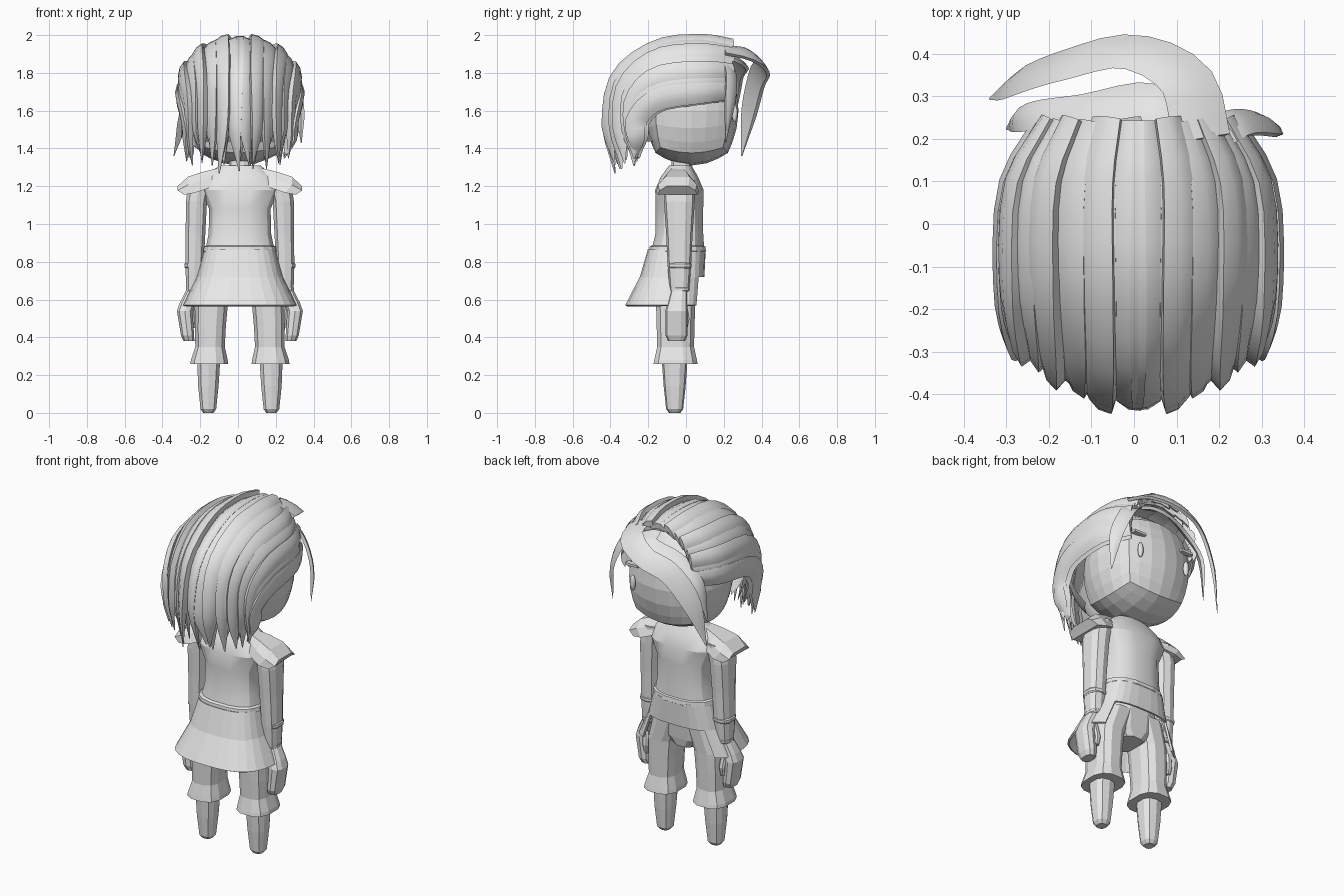
import bpy, bmesh, math, random
from mathutils import Vector

random.seed(4)
if "Cube" in bpy.data.objects:
    bpy.data.objects.remove(bpy.data.objects["Cube"])

grey = bpy.data.materials.new("plain_grey")
grey.use_nodes = True
COLOR = (0.8, 0.8, 0.8, 1)
grey.diffuse_color = COLOR
grey.node_tree.nodes["Principled BSDF"].inputs["Base Color"].default_value = COLOR
AXIS = 0.01  # the body's mirror plane


def finish(name, bm, smooth=None):
    bmesh.ops.recalc_face_normals(bm, faces=bm.faces)
    me = bpy.data.meshes.new(name)
    bm.to_mesh(me)
    bm.free()
    me.materials.append(grey)
    ob = bpy.data.objects.new(name, me)
    ob.location.x = AXIS
    bpy.context.collection.objects.link(ob)
    if smooth:
        bpy.ops.object.select_all(action='DESELECT')
        ob.select_set(True)
        bpy.context.view_layer.objects.active = ob
        bpy.ops.object.shade_smooth_by_angle(angle=math.radians(smooth))
    return ob


def bridge(bm, loops, caps=True):
    """Join equal point loops into a skin."""
    vs = [[bm.verts.new(p) for p in loop] for loop in loops]
    n = len(vs[0])
    for a, b in zip(vs, vs[1:]):
        for i in range(n):
            j = (i + 1) % n
            bm.faces.new((a[i], a[j], b[j], b[i]))
    if caps:
        bm.faces.new(vs[0])
        bm.faces.new(vs[-1])


def ring(cx, cy, z, rx, ry, n, power):
    """Rounded-square outline at height z."""
    pts = []
    for i in range(n):
        a = math.tau * (i + 0.5) / n
        c, s = math.cos(a), math.sin(a)
        pts.append(Vector((cx + rx * math.copysign(abs(c) ** power, c),
                           cy + ry * math.copysign(abs(s) ** power, s), z)))
    return pts


def loft(name, rings, n=12, power=0.75, side=1, smooth=None):
    bm = bmesh.new()
    bridge(bm, [ring(side * x, y, z, rx, ry, n, power) for x, y, z, rx, ry in rings])
    return finish(name, bm, smooth)


# Head: a rounded box with broad facets
bm = bmesh.new()
bmesh.ops.create_cube(bm, size=2)
bmesh.ops.subdivide_edges(bm, edges=bm.edges[:], cuts=5, use_grid_fill=True)
for v in bm.verts:
    p = v.co.normalized().lerp(v.co, 0.22)
    v.co = Vector((p.x * 0.272, 0.03 + p.y * 0.248, 1.6 + p.z * 0.29))
finish("head", bm)
loft("neck", [(0, -0.03, 1.24, 0.06, 0.055), (0, -0.02, 1.36, 0.06, 0.055)])

# Raised eyes and thin brows on the +y face
for side, label in ((1, "left"), (-1, "right")):
    bm = bmesh.new()
    bmesh.ops.create_uvsphere(bm, u_segments=10, v_segments=8, radius=1)
    for v in bm.verts:
        v.co = Vector((side * 0.16 + v.co.x * 0.017, 0.258 + v.co.y * 0.015, 1.585 + v.co.z * 0.046))
    finish(label + "_eye", bm, 40)
    bm = bmesh.new()
    bmesh.ops.create_cube(bm, size=1)
    for v in bm.verts:
        v.co = Vector((side * (0.165 + v.co.x * 0.08), 0.25 + v.co.y * 0.03, 1.69 + v.co.z * 0.014))
    finish(label + "_brow", bm)

# Jacket body
loft("jacket", [(0, -0.045, 0.84, 0.19, 0.145), (0, -0.035, 0.95, 0.168, 0.128),
                (0, -0.035, 1.08, 0.165, 0.128), (0, -0.035, 1.18, 0.21, 0.13),
                (0, -0.035, 1.25, 0.19, 0.1), (0, -0.03, 1.31, 0.11, 0.06)], 16, smooth=25)
loft("belt", [(0, -0.045, 0.85, 0.19, 0.145), (0, -0.045, 0.856, 0.196, 0.153),
              (0, -0.045, 0.88, 0.193, 0.15), (0, -0.045, 0.886, 0.182, 0.14)], 16)

# Skirt: flared behind and at the sides, cut away below the front band
bm = bmesh.new()
loops = []
for z, rx, back, front in ((0.865, 0.188, 0.158, 0.15), (0.72, 0.228, 0.2, 0.143), (0.57, 0.302, 0.278, 0.128)):
    loop = ring(0, 0, z, rx, 1, 28, 0.7)
    for p in loop:
        p.y = -0.045 + p.y * (front if p.y > 0 else back)
    loops.append(loop)
bridge(bm, loops, caps=False)
opening = [f for f in bm.faces if f.calc_center_median().z < 0.7
           and f.calc_center_median().y > 0 and abs(f.calc_center_median().x) < 0.2]
bmesh.ops.delete(bm, geom=opening, context='FACES')
mod = finish("skirt", bm).modifiers.new("thickness", 'SOLIDIFY')
mod.thickness = 0.012

loft("hips", [(0, -0.05, 0.57, 0.07, 0.09), (0, -0.05, 0.62, 0.15, 0.1),
              (0, -0.045, 0.85, 0.175, 0.12)], 12)

for side, label in ((1, "left_"), (-1, "right_")):
    # Trouser leg with flared cuff, and tapered boot
    loft(label + "trouser", [(0.162, -0.055, 0.26, 0.103, 0.12), (0.162, -0.055, 0.28, 0.1, 0.116),
                             (0.158, -0.055, 0.35, 0.08, 0.1), (0.156, -0.055, 0.46, 0.084, 0.103),
                             (0.15, -0.055, 0.57, 0.088, 0.106), (0.1, -0.05, 0.72, 0.1, 0.11)],
         12, side=side)
    loft(label + "boot", [(0.167, -0.06, 0, 0.028, 0.03), (0.167, -0.06, 0.02, 0.043, 0.045),
                          (0.167, -0.06, 0.14, 0.056, 0.058), (0.165, -0.06, 0.29, 0.064, 0.069)],
         10, side=side)
    # Sleeve, bracelet, wrist band
    loft(label + "sleeve", [(0.24, -0.035, 0.65, 0.046, 0.052), (0.24, -0.035, 0.78, 0.05, 0.062),
                            (0.235, -0.035, 0.95, 0.054, 0.07), (0.23, -0.035, 1.12, 0.058, 0.082),
                            (0.21, -0.035, 1.23, 0.062, 0.082)], 10, side=side)
    for name, z, r in (("bracelet", 0.78, 0.056), ("wrist_band", 0.655, 0.048)):
        h = r * 0.27
        loft(label + name, [(0.24, -0.033, z - h, r * 0.9, r), (0.24, -0.033, z - h / 2, r, r * 1.12),
                            (0.24, -0.033, z + h / 2, r, r * 1.12), (0.24, -0.033, z + h, r * 0.9, r)],
             10, side=side)
    # Hand and thumb
    loft(label + "hand", [(0.27, -0.05, 0.38, 0.03, 0.045), (0.277, -0.05, 0.41, 0.036, 0.058),
                          (0.292, -0.05, 0.54, 0.043, 0.06), (0.275, -0.045, 0.585, 0.044, 0.052),
                          (0.245, -0.035, 0.66, 0.035, 0.042)], 10, side=side)
    loft(label + "thumb", [(0.252, -0.005, 0.45, 0.014, 0.014), (0.252, 0.0, 0.5, 0.02, 0.02),
                           (0.26, -0.015, 0.58, 0.02, 0.02)], 8, side=side)
    # Shoulder pad: arched sections stepping outward
    bm = bmesh.new()
    loops = []
    for x, top, low, half in ((0.12, 1.295, 1.24, 0.055), (0.2, 1.275, 1.19, 0.09),
                              (0.275, 1.25, 1.165, 0.115), (0.33, 1.2, 1.155, 0.105)):
        loops.append([Vector((side * (x - dx), -0.045 + half * u, z)) for u, z, dx in (
            (-1, low, 0.035), (-0.9, (top + low) / 2, 0), (-0.55, top, 0), (0.55, top, 0),
            (0.9, (top + low) / 2, 0), (1, low, 0.035))])
    bridge(bm, loops)
    finish(label + "shoulder_pad", bm)

# Hair cap under the strands
bm = bmesh.new()
bmesh.ops.create_uvsphere(bm, u_segments=24, v_segments=16, radius=1)
for v in bm.verts:
    v.co = Vector((v.co.x * 0.3, -0.06 + v.co.y * 0.325, 1.65 + v.co.z * 0.3))
bare = [f for f in bm.faces if f.calc_center_median().z < (1.7 if f.calc_center_median().y > -0.18 else 1.42)]
bmesh.ops.delete(bm, geom=bare, context='FACES')
finish("hair_cap", bm, 40)


def sample(pts, t):
    """Catmull-Rom point at t in 0..1 through pts."""
    q = [pts[0] * 2 - pts[1]] + pts + [pts[-1] * 2 - pts[-2]]
    f = min(t * (len(pts) - 1), len(pts) - 1.0001)
    i, u = int(f), f - int(f)
    a, b, c, d = q[i:i + 4]
    return (b * 2 + (c - a) * u + (a * 2 - b * 5 + c * 4 - d) * u * u
            + (b * 3 - a - c * 3 + d) * u ** 3) * 0.5


def strand(bm, pts, widths, thick, flip=1, steps=16):
    """Tapered lock of hair, with one raised edge."""
    pts = [Vector(p) for p in pts]
    wide = [Vector((w, 0, 0)) for w in widths]
    loops = []
    for k in range(steps + 1):
        t = k / steps
        p = sample(pts, t)
        tan = (sample(pts, min(t + 0.01, 1)) - sample(pts, max(t - 0.01, 0))).normalized()
        out = p - Vector((0, min(p.y, 0.1) * 0.5, 1.62))
        out = (out - tan * out.dot(tan)).normalized()
        across = tan.cross(out) * max(sample(wide, t).x, 0.003) * flip
        h = thick * min(1, (1 - t) * 5 + 0.1)
        loops.append([p + across * u + out * h * v for u, v in (
            (-1, -0.7), (-0.45, 0.3), (0.3, 0.9), (1, 0.8), (0.9, -0.5), (0, -0.6))])
    bridge(bm, loops)


# Combed-back strands fanning from the forehead, hanging behind; alternate ones lie lower
bm = bmesh.new()
for count, scales in ((16, (1, 0.965)), (11, (0.93, 0.93))):
    for i in range(count):
        phi = math.radians(-97 + 194 * i / (count - 1))
        k = scales[min(i, count - 1 - i) % 2]
        s, c = math.sin(phi), math.cos(phi)
        q = s * s
        tip = 1.265 + random.uniform(-0.01, 0.06) + 0.06 * q * q
        path = [(0.225 * s, 0.25, 1.73 + 0.235 * c), (0.315 * s, 0.09, 1.725 + 0.262 * c),
                (0.325 * s, -0.15, 1.69 + 0.268 * c), (0.3 * s, -0.37 + 0.11 * q, 1.58 + 0.22 * c),
                (0.29 * s, -0.43 + 0.17 * q, 1.46 + 0.07 * c),
                (0.26 * s + random.uniform(-0.03, 0.03), -0.39 + 0.13 * q, tip)]
        path = [(x * k, y * k, 1.6 + (z - 1.6) * k) for x, y, z in path]
        strand(bm, path, (0.04, 0.052, 0.057, 0.052, 0.042, 0.002), 0.024, 1 if s >= 0 else -1)
finish("combed_hair", bm, 35)

# Loose front locks
bm = bmesh.new()
strand(bm, [(0.15, 0.2, 1.93), (0.11, 0.34, 1.9), (-0.02, 0.405, 1.84), (-0.17, 0.375, 1.77),
            (-0.285, 0.335, 1.6), (-0.35, 0.295, 1.36)], (0.07, 0.07, 0.06, 0.06, 0.052, 0.002), 0.014)
strand(bm, [(0.07, 0.2, 1.9), (0.03, 0.29, 1.86), (-0.14, 0.265, 1.8), (-0.27, 0.25, 1.68),
            (-0.31, 0.225, 1.46)], (0.05, 0.05, 0.045, 0.035, 0.002), 0.014)
strand(bm, [(0.17, 0.2, 1.87), (0.24, 0.24, 1.8), (0.31, 0.235, 1.64), (0.325, 0.21, 1.43)],
       (0.04, 0.04, 0.035, 0.002), 0.014)
finish("front_locks", bm, 35)
